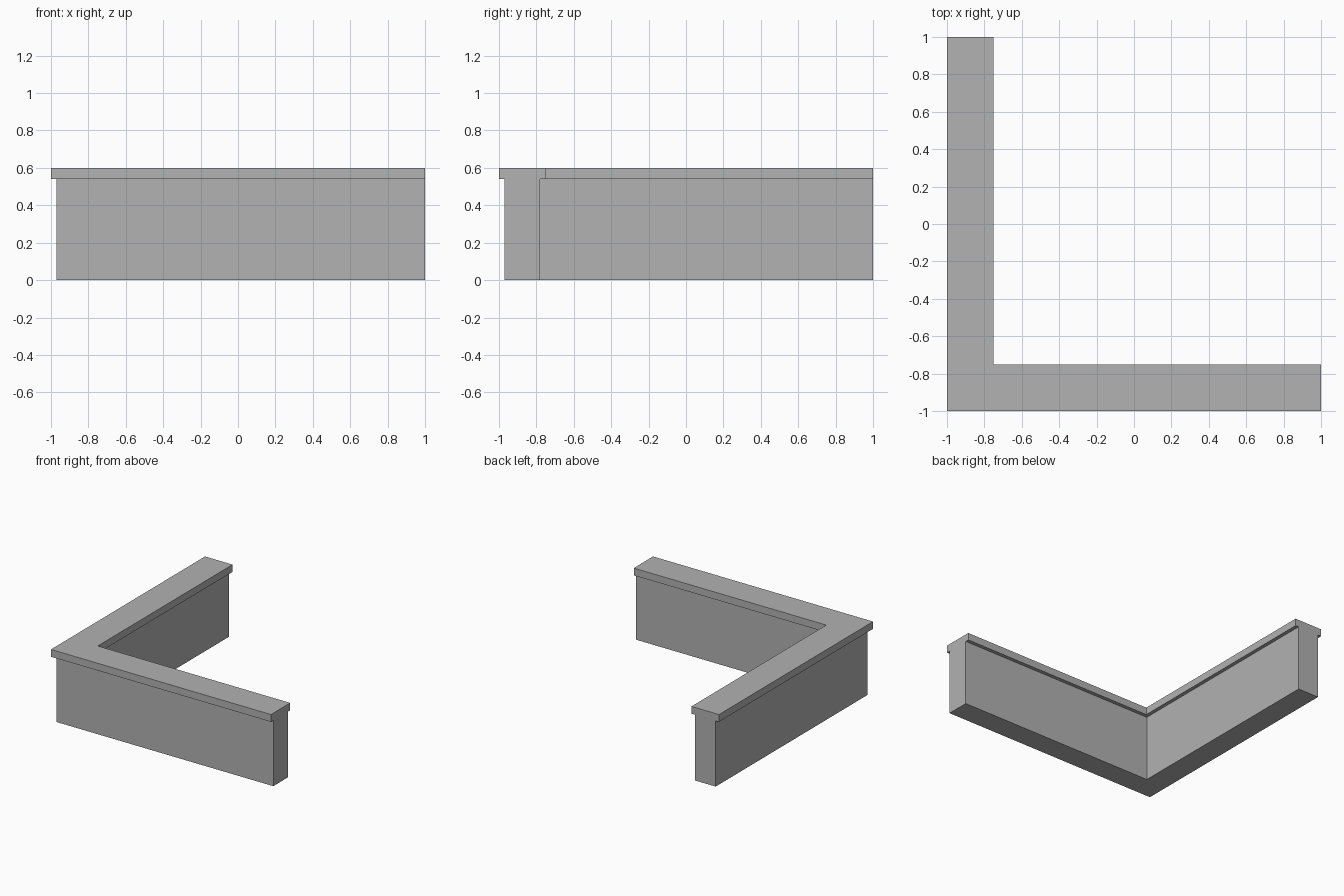
import bpy
import bmesh

cube = bpy.data.objects.get("Cube")
if cube:
    bpy.data.objects.remove(cube, do_unlink=True)

# Dimensions
HALF = 1.0          # half length of the outer sides
CAP_WIDTH = 0.25
LIP = 0.03          # overhang of the cap on both sides
CAP_BOTTOM = 0.54
TOP = 0.6

# Grey stone
stone = bpy.data.materials.new("grey_stone")
stone.use_nodes = True
grey = (0.445, 0.445, 0.445, 1.0)
stone.diffuse_color = grey
stone.node_tree.nodes["Principled BSDF"].inputs["Base Color"].default_value = grey

# T-shaped cross-section: (distance inward from the outer edge, height)
inner = CAP_WIDTH - LIP
profile = [(LIP, 0), (inner, 0), (inner, CAP_BOTTOM), (CAP_WIDTH, CAP_BOTTOM),
           (CAP_WIDTH, TOP), (0, TOP), (0, CAP_BOTTOM), (LIP, CAP_BOTTOM)]

# Stations along the L: back end, mitred corner, side end
stations = [lambda d: (d - HALF, HALF),
            lambda d: (d - HALF, d - HALF),
            lambda d: (HALF, d - HALF)]

bm = bmesh.new()
rings = [[bm.verts.new((*place(d), z)) for d, z in profile] for place in stations]
count = len(profile)
for a, b in zip(rings, rings[1:]):
    for i in range(count):
        j = (i + 1) % count
        bm.faces.new((a[i], a[j], b[j], b[i]))
bm.faces.new(rings[0])
bm.faces.new(rings[-1])

# Join the flat halves of the top and underside across the mitre
flat = [f for f in bm.faces if all(abs(v.co.z - f.verts[0].co.z) < 1e-5 for v in f.verts)]
bmesh.ops.dissolve_limit(bm, angle_limit=0.01, verts=bm.verts[:],
                         edges=list({e for f in flat for e in f.edges}))
bmesh.ops.recalc_face_normals(bm, faces=bm.faces[:])

mesh = bpy.data.meshes.new("corner_wall")
bm.to_mesh(mesh)
bm.free()
mesh.materials.append(stone)
wall = bpy.data.objects.new("corner_wall", mesh)
bpy.context.collection.objects.link(wall)
